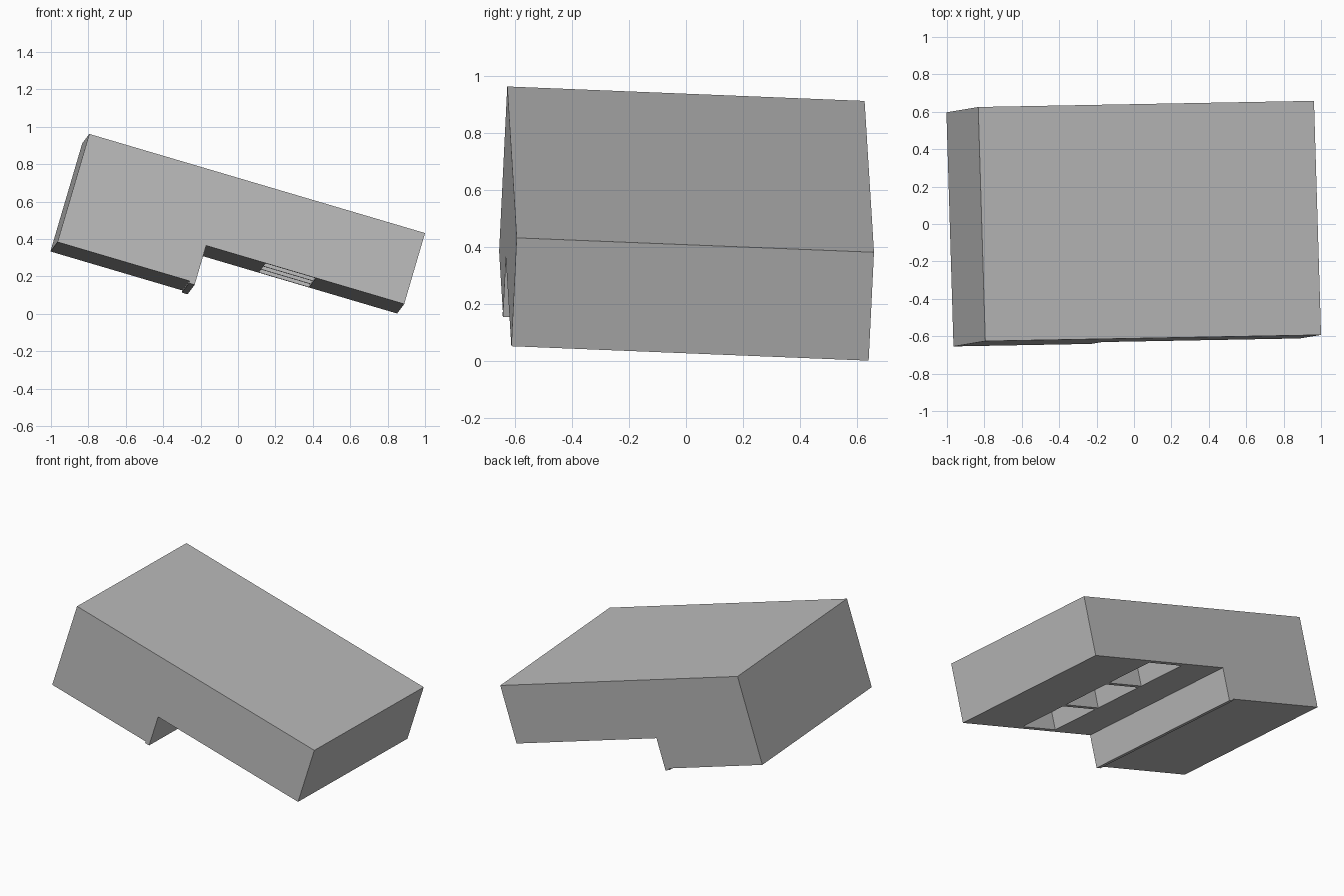
import bpy, bmesh
from mathutils import Vector, Matrix

if "Cube" in bpy.data.objects:
    bpy.data.objects.remove(bpy.data.objects["Cube"])

# Tilted local frame: s = along the length, t = front to back, d = depth below the top
ORIGIN = Vector((-0.795, -0.626, 0.962))
S = Vector((0.9589, 0.0176, -0.2831)).normalized()
T = Vector((-0.028, 0.999, -0.041))
T = (T - S * T.dot(S)).normalized()
D = -S.cross(T)
FRAME = Matrix((S, T, D)).transposed().to_4x4()
FRAME.translation = ORIGIN

LENGTH, WIDTH, WALL = 1.872, 1.253, 0.032
STEP, SHALLOW, DEEP = 0.768, 0.396, 0.603

grey = bpy.data.materials.new("grey")
grey.diffuse_color = (0.5, 0.5, 0.5, 1)
grey.use_nodes = True
grey.node_tree.nodes["Principled BSDF"].inputs["Base Color"].default_value = grey.diffuse_color


def finish(name, bm):
    bmesh.ops.recalc_face_normals(bm, faces=bm.faces)
    me = bpy.data.meshes.new(name)
    bm.transform(FRAME)
    # the local frame is left-handed, so set the outward normals in world space
    bmesh.ops.recalc_face_normals(bm, faces=bm.faces)
    bm.to_mesh(me)
    bm.free()
    me.materials.append(grey)
    ob = bpy.data.objects.new(name, me)
    bpy.context.collection.objects.link(ob)
    return ob


def add_box(bm, s0, s1, t0, t1, d0, d1):
    mat = (Matrix.Translation(((s0 + s1) / 2, (t0 + t1) / 2, (d0 + d1) / 2))
           @ Matrix.Diagonal((s1 - s0, t1 - t0, d1 - d0, 1)))
    bmesh.ops.create_cube(bm, size=1, matrix=mat)


def box(name, *size):
    bm = bmesh.new()
    add_box(bm, *size)
    return finish(name, bm)


# Body: stepped side profile extruded across the width
bm = bmesh.new()
lip = 0.012
profile = [(0, 0), (LENGTH, 0), (LENGTH, SHALLOW), (STEP, SHALLOW), (STEP, DEEP + lip),
           (STEP - WALL, DEEP + lip), (STEP - WALL, DEEP), (0, DEEP)]
side = bm.faces.new([bm.verts.new((s, 0, d)) for s, d in profile])
ext = bmesh.ops.extrude_face_region(bm, geom=[side])
bmesh.ops.translate(bm, vec=(0, WIDTH, 0),
                    verts=[v for v in ext["geom"] if isinstance(v, bmesh.types.BMVert)])
body = finish("body", bm)

# Cutters: underside compartments, lid recesses and handle slot
rows = [(0.80, 1.072, 1), (1.10, 1.38, 3), (1.408, 1.84, 3)]
lids = [(0.803, 1.084), (1.094, 1.39), (1.40, 1.841)]
div = 0.028
bm = bmesh.new()
for s0, s1, count in rows:
    cell = (WIDTH - 2 * WALL - div * (count - 1)) / count
    for i in range(count):
        t0 = WALL + i * (cell + div)
        add_box(bm, s0, s1, t0, t0 + cell, 0.035, SHALLOW + 0.05)
for s0, s1 in lids:
    add_box(bm, s0, s1, 0.036, WIDTH - 0.036, -0.02, 0.022)
add_box(bm, 0.395, 0.425, 0.59, 0.68, 0.55, DEEP + 0.05)
cutter = finish("compartment_cutter", bm)
cutter.hide_render = True
cutter.hide_viewport = True

cut = body.modifiers.new("compartments", "BOOLEAN")
cut.operation = "DIFFERENCE"
cut.solver = "EXACT"
cut.object = cutter

# Flush lids with narrow gaps around them
for s0, s1 in lids:
    end_gap = 0.01 if s1 > 1.8 else 0.004
    box("lid", s0 + 0.004, s1 - end_gap, 0.041, WIDTH - 0.040, 0, 0.022)
